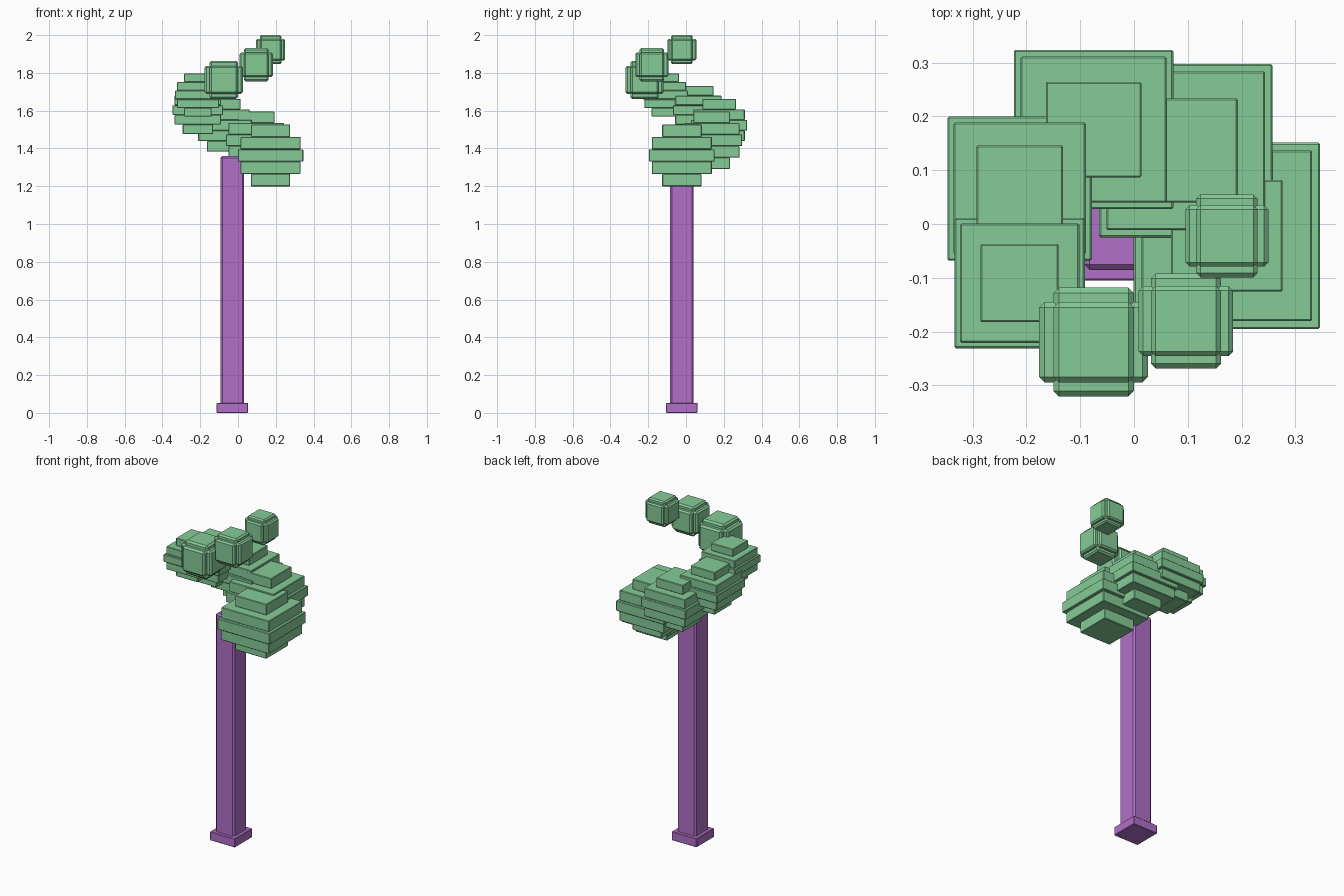
import bpy
from math import sin, cos, pi, sqrt

cube = bpy.data.objects.get("Cube")
if cube:
    bpy.data.objects.remove(cube, do_unlink=True)


def make_material(name, color):
    mat = bpy.data.materials.new(name)
    mat.use_nodes = True
    mat.diffuse_color = color
    mat.node_tree.nodes["Principled BSDF"].inputs["Base Color"].default_value = color
    return mat


green = make_material("leaf green", (0.24, 0.6, 0.31, 1))
purple = make_material("trunk purple", (0.44, 0.16, 0.58, 1))


def box(name, center, half, bevel, mat):
    """Flat-shaded box with narrow chamfered edges."""
    bpy.ops.mesh.primitive_cube_add(size=2, location=center)
    ob = bpy.context.object
    ob.name = name
    ob.scale = half
    bpy.ops.object.transform_apply(location=False, rotation=False, scale=True)
    mod = ob.modifiers.new("chamfer", "BEVEL")
    mod.width = bevel
    mod.segments = 1
    ob.data.materials.append(mat)
    return ob


AXIS_X, AXIS_Y = -0.03, -0.022

# Trunk and its foot
box("trunk_foot", (AXIS_X, AXIS_Y, 0.0265), (0.083, 0.083, 0.0265), 0.003, purple)
box("trunk", (AXIS_X, AXIS_Y, 0.70), (0.063, 0.063, 0.66), 0.01, purple)


def leaf_cluster(name, center, radius):
    """Stepped ball of five stacked slabs."""
    x, y, z = center
    step = radius * 0.378
    for k in range(-2, 3):
        half = radius * sqrt(1 - (0.4 * k) ** 2)
        box(f"{name}_layer_{k + 3}", (x, y, z + k * step),
            (half, half, step / 2), 0.003, green)


def leaf_cube(name, center, radius):
    """Three crossed blocks, one along each axis."""
    for axis in range(3):
        half = [radius * 0.74] * 3
        half[axis] = radius
        box(f"{name}_block_{'xyz'[axis]}", center, half, radius * 0.1, green)


# Foliage winds upward around the trunk, shrinking as it climbs
cluster_radii = (0.173, 0.161, 0.148, 0.134, 0.121)
cube_radii = (0.101, 0.088, 0.077)
for i, radius in enumerate(cluster_radii + cube_radii):
    angle = i * 2 * pi / 7
    center = (AXIS_X + 0.2025 * cos(angle),
              AXIS_Y + 0.2025 * sin(angle),
              1.363 + 0.08 * i)
    if i < len(cluster_radii):
        leaf_cluster(f"leaf_cluster_{i + 1}", center, radius)
    else:
        leaf_cube(f"leaf_cube_{i - 4}", center, radius)
